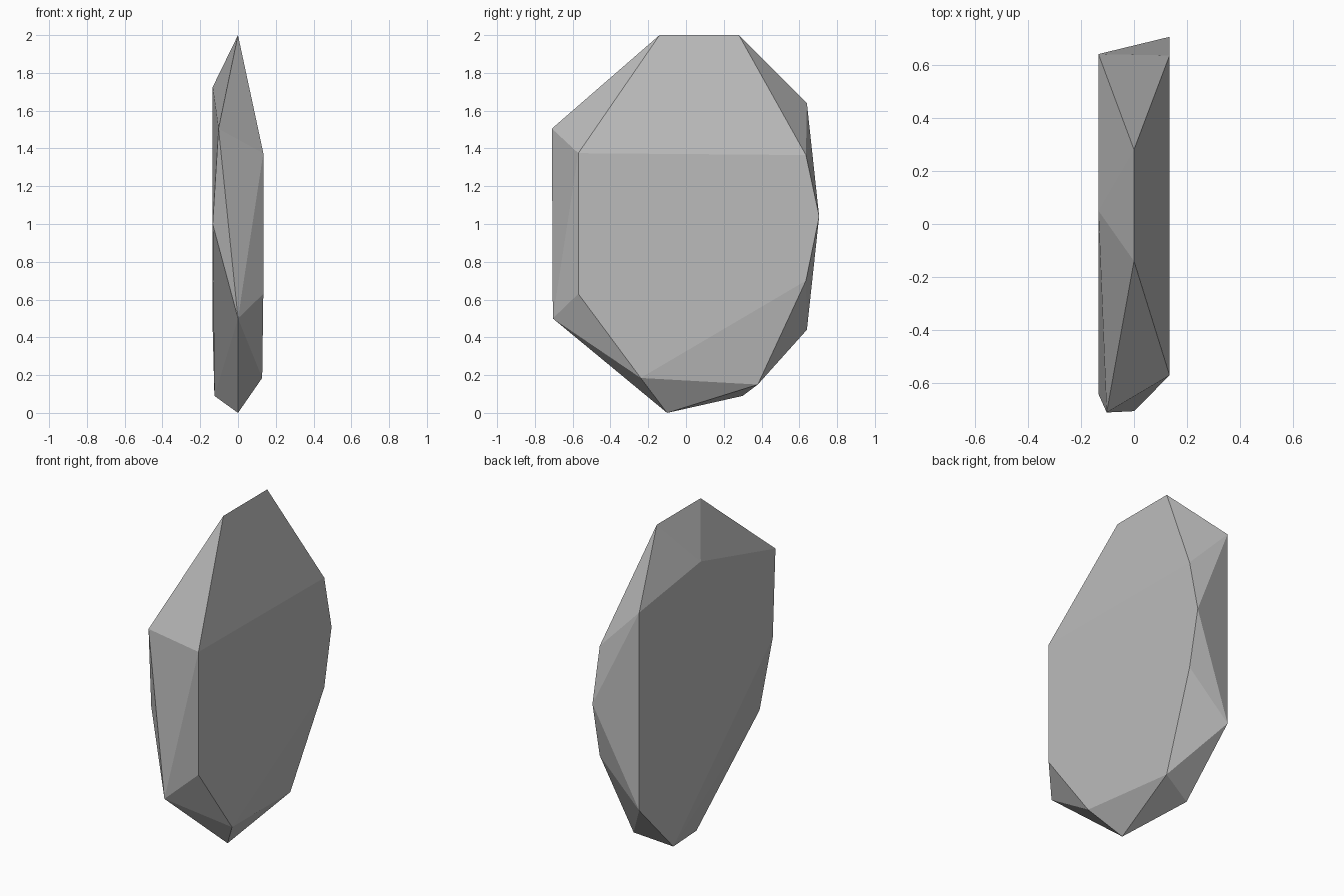
import bpy, bmesh

if "Cube" in bpy.data.objects:
    bpy.data.objects.remove(bpy.data.objects["Cube"])

stone = bpy.data.materials.new("grey stone")
stone.diffuse_color = (0.5, 0.5, 0.5, 1)
stone.use_nodes = True
stone.node_tree.nodes["Principled BSDF"].inputs["Base Color"].default_value = stone.diffuse_color

S = 0.134  # half thickness of the slab

# corners of the broad right face (y, z)
right_face = [(-0.57, 1.375), (0.635, 1.365), (0.705, 1.04), (0.635, 0.70), (-0.57, 0.63)]
# corners of the broad left face (y, z)
left_face = [(0.05, 1.725), (0.64, 1.64), (0.64, 0.44), (-0.64, 1.0)]
# top ridge, front chips and foot (x, y, z)
tips = [(0, -0.14, 2), (0, 0.28, 2),
        (-0.103, -0.71, 1.505), (0, -0.705, 0.5),
        (0.128, -0.24, 0.185), (0.085, 0.38, 0.15),
        (-0.125, 0.30, 0.09), (0, -0.10, 0)]

# faceted slab: the convex skin around all corners
bm = bmesh.new()
for y, z in right_face:
    bm.verts.new((S, y, z))
for y, z in left_face:
    bm.verts.new((-S, y, z))
for p in tips:
    bm.verts.new(p)
bmesh.ops.convex_hull(bm, input=bm.verts[:])
bmesh.ops.dissolve_limit(bm, angle_limit=0.005, verts=bm.verts[:], edges=bm.edges[:])
bmesh.ops.recalc_face_normals(bm, faces=bm.faces[:])

mesh = bpy.data.meshes.new("rock")
bm.to_mesh(mesh)
bm.free()
mesh.materials.append(stone)
rock = bpy.data.objects.new("rock", mesh)
bpy.context.collection.objects.link(rock)
